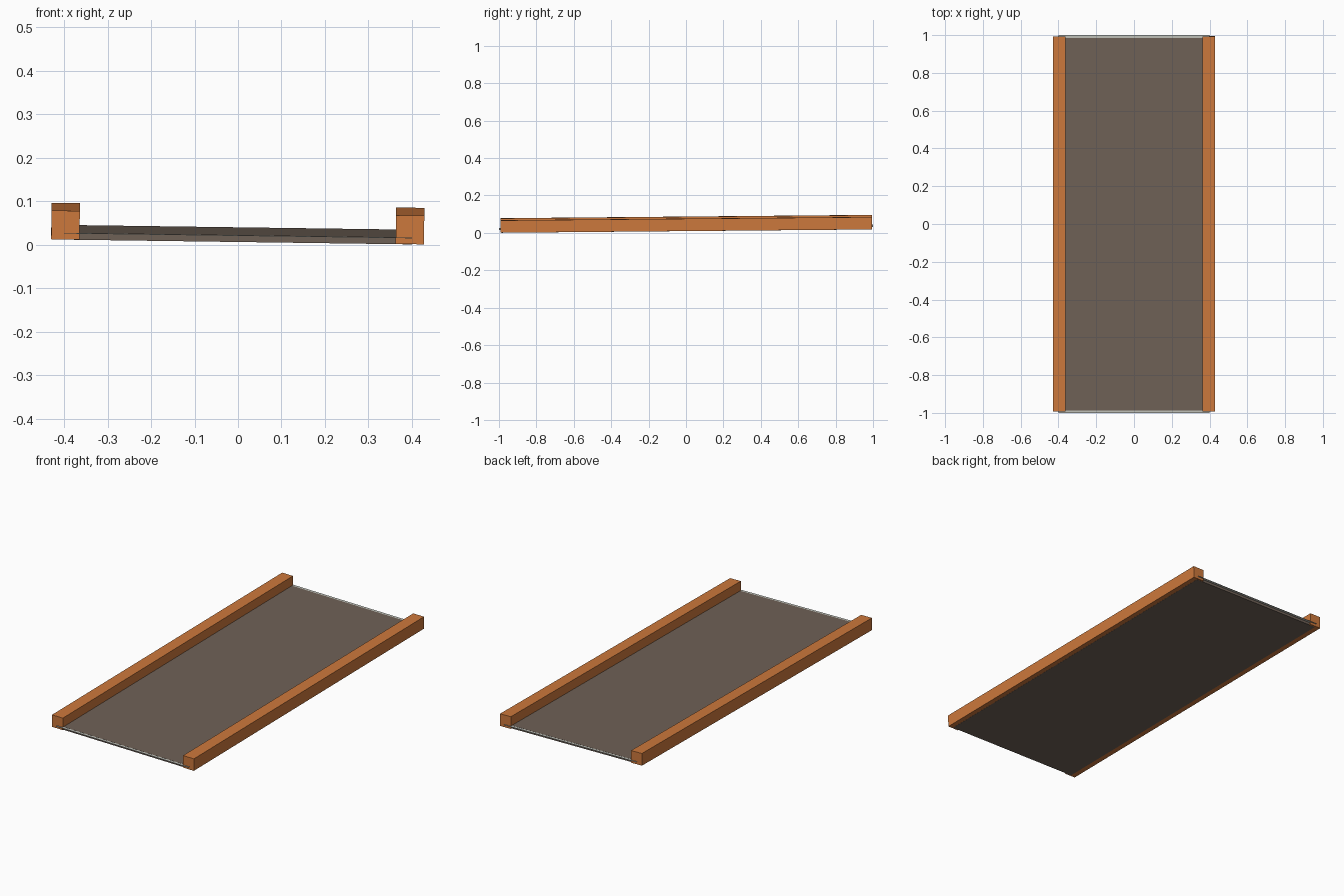
import bpy
import bmesh
from mathutils import Matrix, Vector

cube = bpy.data.objects.get("Cube")
if cube:
    bpy.data.objects.remove(cube, do_unlink=True)


def material(name, rgb):
    mat = bpy.data.materials.new(name)
    mat.use_nodes = True
    colour = (*rgb, 1.0)
    mat.diffuse_color = colour
    mat.node_tree.nodes["Principled BSDF"].inputs["Base Color"].default_value = colour
    return mat


orange = material("orange wood", (0.61, 0.19, 0.045))
brown = material("grey brown", (0.16, 0.12, 0.095))
pale = material("pale grey", (0.53, 0.54, 0.49))

# The whole bed leans slightly: up towards the back, down towards its left
tilt = (Matrix.Translation((0, 0, 0.0155))
        @ Matrix.Rotation(0.009, 4, 'X') @ Matrix.Rotation(0.0137, 4, 'Y'))


def box(name, low, high, mat):
    low, high = Vector(low), Vector(high)
    size = high - low
    bm = bmesh.new()
    bmesh.ops.create_cube(bm, size=1.0)
    bmesh.ops.scale(bm, vec=size, verts=bm.verts)
    bmesh.ops.translate(bm, vec=(low + high) / 2, verts=bm.verts)
    bmesh.ops.transform(bm, matrix=tilt, verts=bm.verts)
    mesh = bpy.data.meshes.new(name)
    bm.to_mesh(mesh)
    bm.free()
    mesh.materials.append(mat)
    obj = bpy.data.objects.new(name, mesh)
    bpy.context.collection.objects.link(obj)
    return obj


# Side rails
for name, x in (("right_rail", -0.397), ("left_rail", 0.395)):
    box(name, (x - 0.0325, -0.992, 0), (x + 0.0325, 0.994, 0.066), orange)

# Deck between the rails, reaching into them
box("deck", (-0.4, -0.986, -0.0005), (0.4, 0.986, 0.0155), brown)

# Thin sheet showing at both ends of the deck
box("end_sheet", (-0.4, -1, 0.0135), (0.4, 1, 0.015), pale)
